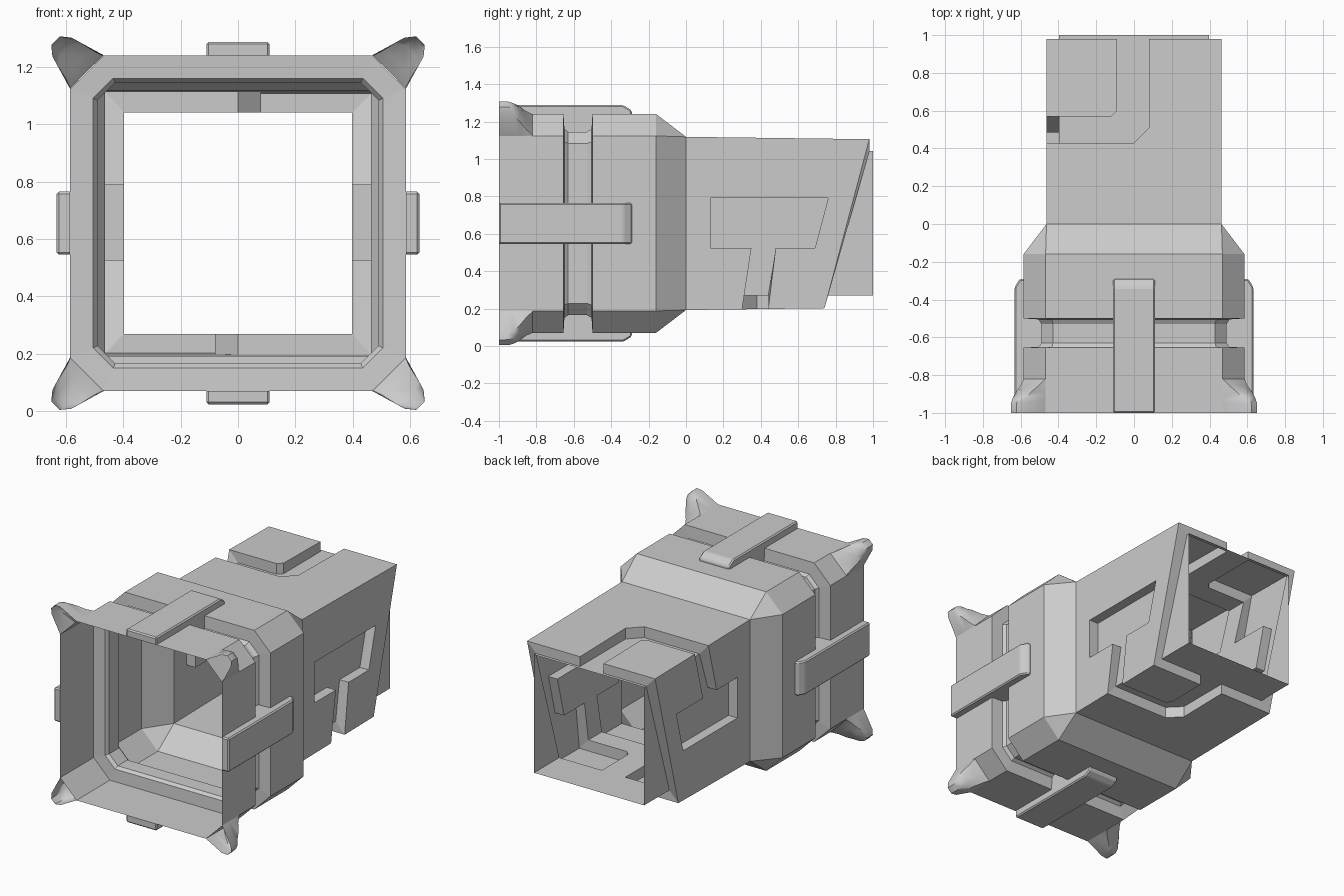
import bpy, bmesh, math
from mathutils import Vector

if "Cube" in bpy.data.objects:
    bpy.data.objects.remove(bpy.data.objects["Cube"])

CZ = 0.655  # height of the long axis


def make(name, polys, smooth=False, bevel=0):
    """Turn a list of polygons (points relative to the axis) into an object."""
    bm = bmesh.new()
    for p in polys:
        bm.faces.new([bm.verts.new((x, y, z + CZ)) for x, y, z in p])
    bmesh.ops.remove_doubles(bm, verts=bm.verts, dist=1e-4)
    bmesh.ops.recalc_face_normals(bm, faces=bm.faces)
    me = bpy.data.meshes.new(name)
    bm.to_mesh(me)
    bm.free()
    ob = bpy.data.objects.new(name, me)
    bpy.context.collection.objects.link(ob)
    if bevel:
        m = ob.modifiers.new("edge", 'BEVEL')
        m.width, m.segments, m.limit_method = bevel, 1, 'ANGLE'
    if smooth:
        bpy.context.view_layer.objects.active = ob
        ob.select_set(True)
        bpy.ops.object.shade_smooth_by_angle(angle=math.radians(40))
        ob.select_set(False)
    return ob


def loft(rings, closed=True):
    out = []
    for a, b in zip(rings, rings[1:]):
        n = len(a)
        for i in range(n if closed else n - 1):
            j = (i + 1) % n
            q = []
            for p in (a[i], a[j], b[j], b[i]):
                if all((Vector(p) - Vector(o)).length > 1e-5 for o in q):
                    q.append(p)
            if len(q) > 2:
                out.append(q)
    return out


# Front housing: octagonal shell with a groove, tapering to a square
def octagon(y, r, c):
    return [(x, y, z) for x, z in ((r, -c), (r, c), (c, r), (-c, r),
                                   (-r, c), (-r, -c), (-c, -r), (c, -r))]


profile = [(-1, .585, .468), (-.655, .585, .468), (-.65, .505, .435), (-.63, .49, .428),
           (-.53, .49, .428), (-.505, .505, .435), (-.5, .585, .468), (-.16, .585, .468),
           (0, .463, .463)]
make("front_housing", loft([octagon(*p) for p in profile]))

# Rear sleeve: raised plates over sunken channels, one sheet on four sides
EDGE = 9  # stands for "out to the corner of the sleeve"


def place(side, sign, u, y, outer):
    w = .463 if outer else .398
    h = .463 - .013 * y if outer else .386
    if side == 'x':
        return (sign * w, y, max(-h, min(h, u)))
    return (max(-w, min(w, u)), y, sign * h)


def panel(side, sign, plates, floors):
    out = [[place(side, sign, u, y, False) for u, y in f] for f in floors]
    for p in plates:
        out.append([place(side, sign, u, y, True) for u, y in p])
        for a, b in zip(p, p[1:] + p[:1]):
            at_corner = a[0] == b[0] and abs(a[0]) == EDGE
            if not at_corner and not (a[1] == b[1] == 0):
                out.append([place(side, sign, *a, True), place(side, sign, *b, True),
                            place(side, sign, *b, False), place(side, sign, *a, False)])
    return out


def end_strip(ya, yb):
    return [(-EDGE, ya), (EDGE, yb), (EDGE, 1), (-EDGE, 1)]


right = [(EDGE, 0), (-EDGE, 0), (-EDGE, .30), (-.13, .35), (-.13, .13), (.135, .13),
         (.135, .76), (-.13, .69), (-.13, .48), (-EDGE, .44), (-EDGE, .74), (EDGE, .98)]
left = [(-EDGE, 0), (EDGE, 0), (EDGE, .43), (.135, .345), (.135, .13), (-.13, .13),
        (-.13, .69), (.135, .76), (.135, .485), (EDGE, .57), (EDGE, .98), (-EDGE, .74)]
sleeve = panel('x', 1, [right], [right[2:10], end_strip(.74, .98)])
sleeve += panel('x', -1, [left], [left[2:10], end_strip(.74, .98)])
for s, y0, y1, ye in ((1, .43, .57, .98), (-1, .30, .44, .74)):
    main = [(-EDGE, 0), (EDGE, 0), (EDGE, ye), (.08, ye), (.08, y0 + .08), (0, y0), (-EDGE, y0)]
    tile = [(-EDGE, y1), (-.12, y1), (-.09, y1 + .03), (-.09, ye), (-EDGE, ye)]
    main, tile = ([(u * s, y) for u, y in p] for p in (main, tile))
    sleeve += panel('z', s, [main, tile], [main[3:] + tile[:4], end_strip(ye, ye)])
make("rear_sleeve", sleeve)


def turned(p, k):
    x, y, z = p
    for _ in range(k):
        x, z = -z, x
    return (x, y, z)


# Straps on the four flats, with webs filling the groove
foot = [(-1, .585), (-.655, .585), (-.65, .505), (-.63, .49), (-.53, .49),
        (-.505, .505), (-.5, .585), (-.29, .585)]
crown = [(-.29, .605), (-.335, .632), (-1, .632)]
for k, n in enumerate(("top", "left", "bottom", "right")):
    sides = [[(x, y, h) for y, h in foot + crown] for x in (-.11, .11)]
    path = [foot[-1]] + crown + [foot[0]]
    polys = sides + loft([[(x, y, h) for y, h in path] for x in (-.11, .11)], closed=False)
    make(n + "_strap", [[turned(p, k) for p in f] for f in polys], bevel=.008)

# Hollow horn-like claws on the four chamfered corners, open to the front
R2 = math.sqrt(2)
sections = [(-1, .90, .045), (-.95, .90, .046), (-.92, .885, .05), (-.89, .85, .057),
            (-.855, .79, .068), (-.82, .746, .08)]
for k in range(4):
    rings = []
    for y, d, a in sections:
        low = d - (d - .745) * .2
        arc = [(-.083, .744), (-a, low), (-a * .45, d), (a * .45, d), (a, low), (.083, .744)]
        rings.append([turned(((e + t) / R2, y, (e - t) / R2), k) for t, e in arc])
    make("corner_claw_%d" % (k + 1), loft(rings, closed=False), smooth=True)
